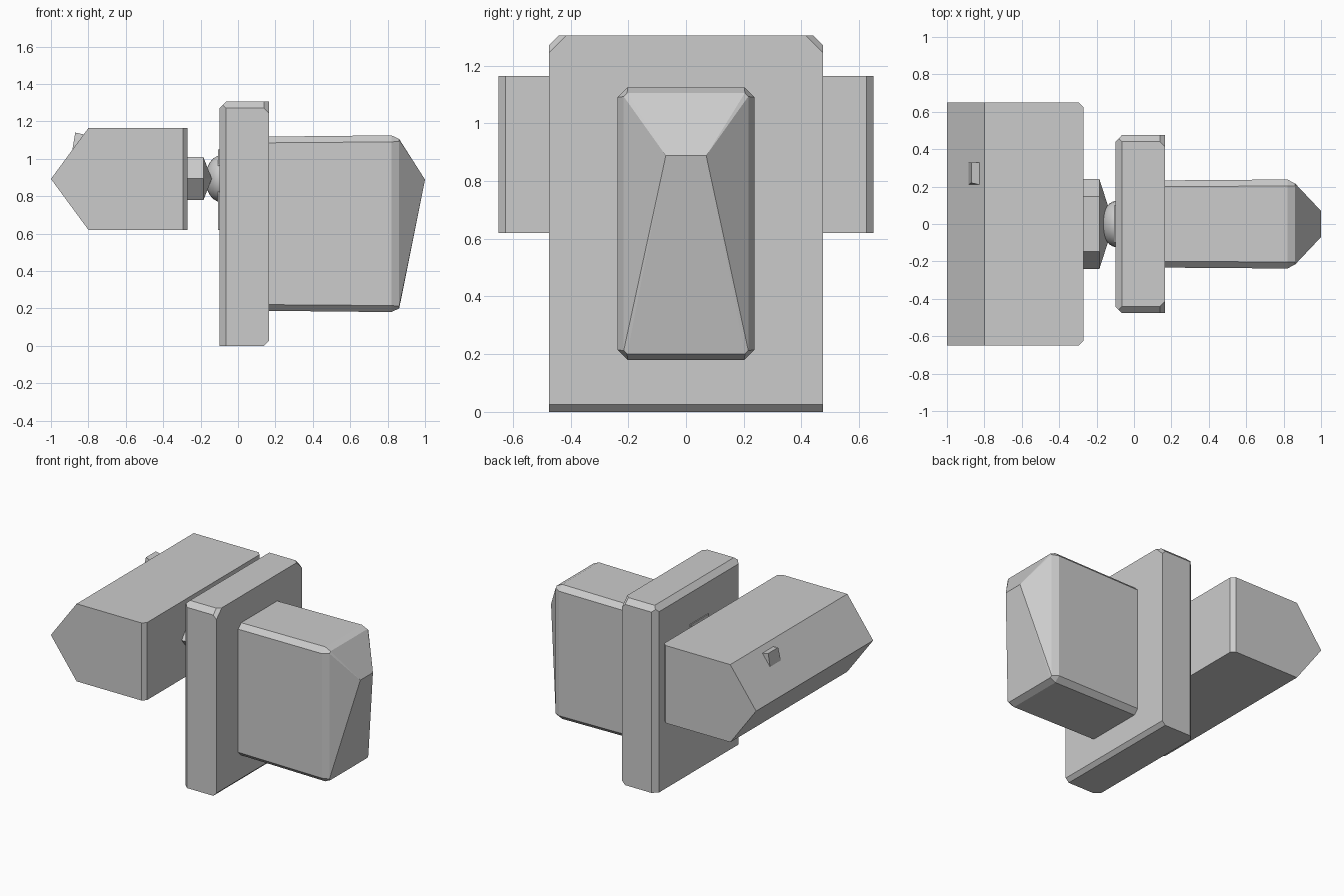
import bpy
import bmesh
import math
from mathutils import Vector

if "Cube" in bpy.data.objects:
    bpy.data.objects.remove(bpy.data.objects["Cube"])

GREY = (0.6, 0.6, 0.6, 1.0)
grey = bpy.data.materials.new("plain_grey")
grey.use_nodes = True
grey.diffuse_color = GREY
grey.node_tree.nodes["Principled BSDF"].inputs["Base Color"].default_value = GREY


def finish(name, bm, smooth=False):
    """Turn a bmesh into a named grey object."""
    bmesh.ops.recalc_face_normals(bm, faces=bm.faces)
    mesh = bpy.data.meshes.new(name)
    bm.to_mesh(mesh)
    bm.free()
    mesh.materials.append(grey)
    obj = bpy.data.objects.new(name, mesh)
    bpy.context.collection.objects.link(obj)
    if smooth:
        bpy.ops.object.select_all(action="DESELECT")
        obj.select_set(True)
        bpy.context.view_layer.objects.active = obj
        bpy.ops.object.shade_smooth_by_angle(angle=math.radians(25))
    return obj


def box(low, high):
    """A bmesh box between two corners."""
    bm = bmesh.new()
    bmesh.ops.create_cube(bm, size=1)
    low, high = Vector(low), Vector(high)
    bmesh.ops.scale(bm, vec=high - low, verts=bm.verts)
    bmesh.ops.translate(bm, vec=(low + high) / 2, verts=bm.verts)
    return bm


def shave(bm, point, normal):
    """Cut off and cap everything beyond a plane."""
    geom = bm.verts[:] + bm.edges[:] + bm.faces[:]
    cut = bmesh.ops.bisect_plane(bm, geom=geom, plane_co=point, plane_no=normal,
                                 clear_outer=True)["geom_cut"]
    edges = [e for e in cut if isinstance(e, bmesh.types.BMEdge)]
    bmesh.ops.contextual_create(bm, geom=edges)


def hull(points):
    """A convex bmesh around points, with flat areas merged."""
    bm = bmesh.new()
    for p in points:
        bm.verts.new(p)
    bmesh.ops.convex_hull(bm, input=bm.verts)
    bmesh.ops.dissolve_limit(bm, angle_limit=0.01, verts=bm.verts, edges=bm.edges)
    return bm


def octagon(x, y, low, high, c):
    """Rectangle section with chamfered corners."""
    return [(x, s * a, z) for s in (-1, 1)
            for a, z in ((y - c, low), (y, low + c), (y, high - c), (y - c, high))]


# Wide bar with a wedge-shaped outer side
bar = box((-1, -0.65, 0.62), (-0.27, 0.65, 1.165))
for s in (-1, 1):
    shave(bar, (-1, 0, 0.892), (-0.272, 0, s * 0.2))
    shave(bar, (-0.27, s * 0.625, 0), (1, s, 0))
finish("wedge_bar", bar)

# Small peg on the upper slope of the bar
peg = [(x, y, z) for y in (0.21, 0.33)
       for x, z in ((-0.885, 1.05), (-0.825, 1.13), (-0.86, 1.06))]
peg += [(-0.87, 0.22, 1.14), (-0.87, 0.33, 1.14)]
finish("small_peg", hull(peg))

# Six-sided socket that tapers towards the ball
socket = [(x, s * y, z) for x in (-0.28, -0.185) for s in (-1, 1)
          for y, z in ((0.24, 0.893), (0.147, 0.778), (0.147, 1.008))]
socket += [(-0.14, -0.1, 0.893), (-0.14, 0.1, 0.893)]
finish("joint_socket", hull(socket))

# Ball half sunk into the plate
ball = bmesh.new()
bmesh.ops.create_uvsphere(ball, u_segments=24, v_segments=12, radius=1)
bmesh.ops.scale(ball, vec=(0.085, 0.125, 0.125), verts=ball.verts)
bmesh.ops.translate(ball, vec=(-0.09, 0, 0.893), verts=ball.verts)
finish("joint_ball", ball, smooth=True)

# Thin backing behind the ball
finish("joint_backing", box((-0.107, -0.1, 0.62), (-0.09, 0.1, 1.05)))

# Upright plate with chamfered edges
plate = box((-0.1, -0.475, 0), (0.165, 0.475, 1.305))
shave(plate, (-0.065, 0, 1.305), (-1, 0, 1))
shave(plate, (0.14, 0, 0), (1, 0, -1))
for s in (-1, 1):
    shave(plate, (-0.065, s * 0.475, 0), (-1, s, 0))
    shave(plate, (0, s * 0.44, 1.305), (0, s, 1))
    shave(plate, (0.165, s * 0.415, 1.305), (1, s, 1))
finish("upright_plate", plate)

# Long block ending in a short ridge
block = octagon(0.15, 0.233, 0.187, 1.118, 0.033)
block += octagon(0.82, 0.238, 0.18, 1.125, 0.035)
block += octagon(0.862, 0.216, 0.2, 1.105, 0.012)
block += [(1, -0.07, 0.888), (1, 0.07, 0.888)]
finish("ridged_block", hull(block))
